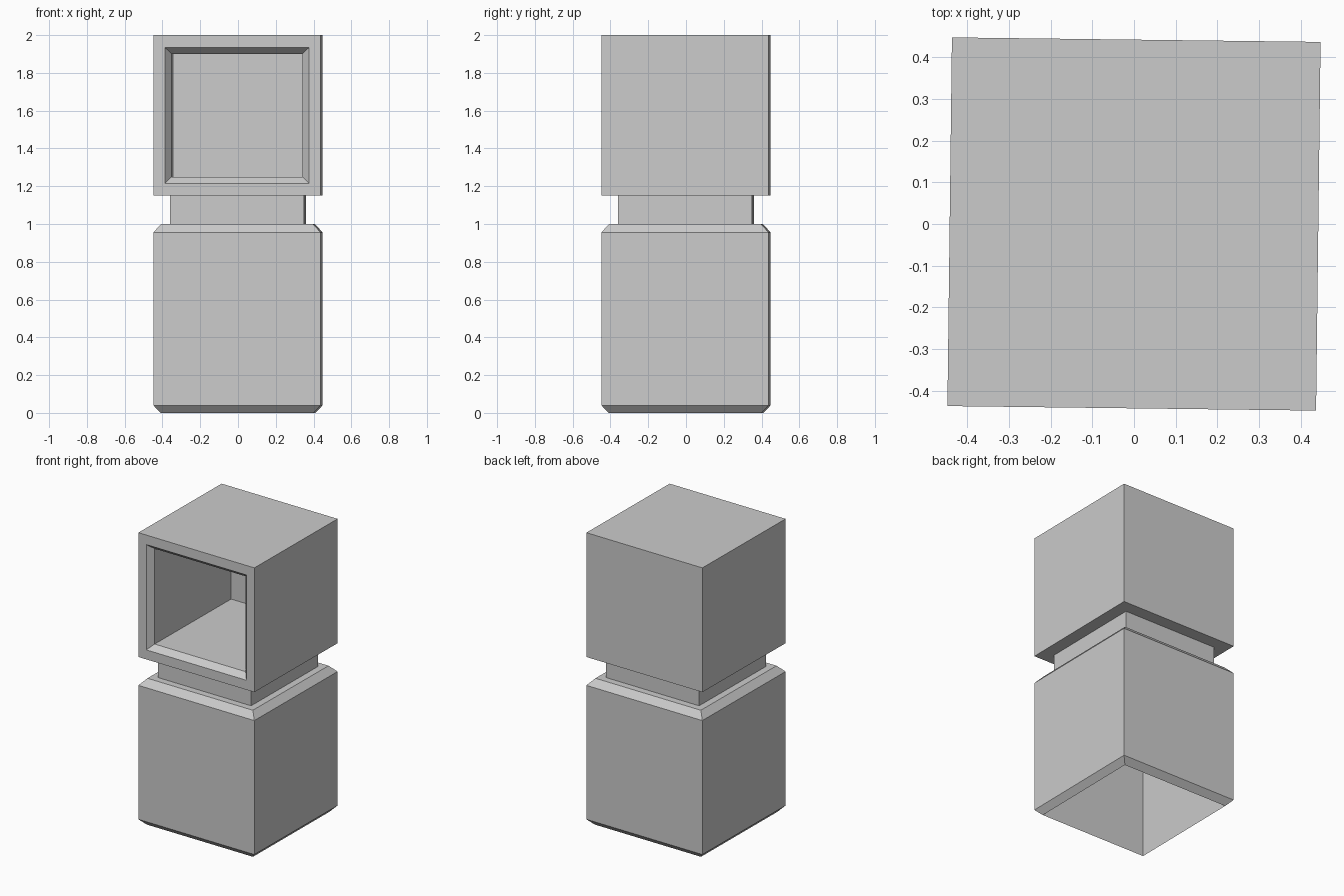
import bpy, bmesh
from math import radians

if "Cube" in bpy.data.objects:
    bpy.data.objects.remove(bpy.data.objects["Cube"])

TWIST = radians(-0.7)   # the whole stack is turned very slightly
HALF = 0.4425


def loft(name, rings, location, tilt=0.0):
    """Skin rectangles (half width, half height, depth) and cap both ends."""
    bm = bmesh.new()
    loops = [[bm.verts.new((sx * w, sy * h, d))
              for sx, sy in ((-1, -1), (1, -1), (1, 1), (-1, 1))]
             for w, h, d in rings]
    for a, b in zip(loops, loops[1:]):
        for i in range(4):
            j = (i + 1) % 4
            bm.faces.new((a[i], a[j], b[j], b[i]))
    bm.faces.new(loops[0][::-1])
    bm.faces.new(loops[-1])
    bmesh.ops.recalc_face_normals(bm, faces=bm.faces)
    mesh = bpy.data.meshes.new(name)
    bm.to_mesh(mesh)
    bm.free()
    obj = bpy.data.objects.new(name, mesh)
    obj.location = location
    obj.rotation_euler = (tilt, 0, TWIST)
    bpy.context.collection.objects.link(obj)
    return obj


# Lower block: chamfered box, hollow and open underneath
loft("lower_block", [(w, w, z) for w, z in (
    (0.405, 0.96), (0.405, 0.0), (HALF, 0.04), (HALF, 0.956), (0.402, 1.0))],
    (0, 0, 0))

# Neck between the two blocks
loft("neck", [(0.355, 0.355, 1.0), (0.355, 0.355, 1.15)], (0, 0, 0))

# Upper block: box with a chamfered opening and deep recess, lofted back to front
loft("upper_block", [
    (HALF, 0.425, -HALF), (HALF, 0.425, HALF),
    (0.382, 0.36, HALF), (0.347, 0.326, 0.402), (0.347, 0.326, -0.41)],
    (0, 0, 1.575), tilt=radians(90))
